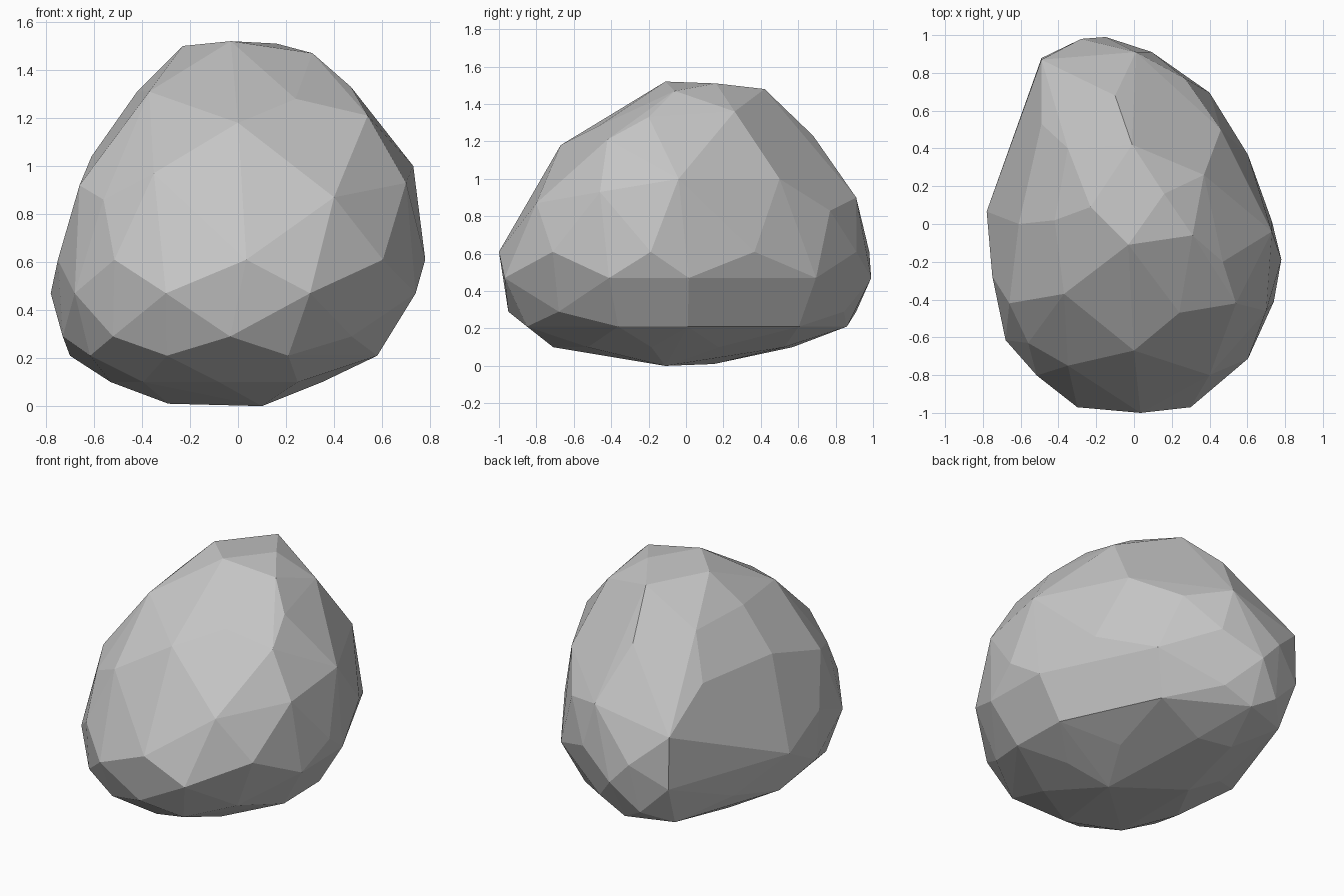
import bpy
import bmesh
import math

cube = bpy.data.objects.get("Cube")
if cube:
    bpy.data.objects.remove(cube, do_unlink=True)

# Plan outline of the boulder, counter-clockwise from its right edge
GIRDLE = [(.78, -.18), (.73, .02), (.6, .38), (.4, .69), (.08, .93), (-.15, .98),
          (-.3, 1), (-.49, .87), (-.66, .46), (-.78, .07), (-.78, -.27), (-.68, -.6),
          (-.54, -.8), (-.3, -.95), (.02, -1), (.3, -.95), (.6, -.71), (.74, -.4)]

# Lower profile: z, then the reach in -x, +x, -y and +y
PROFILE = [(.1, -.53, .35, -.71, .57),
           (.21, -.7, .58, -.85, .86),
           (.29, -.73, .63, -.95, .91),
           (.47, -.78, .74, -.97, .99),
           (.61, -.75, .78, -1, .98)]

# Keel the boulder rests on
KEEL = [(.1, -.11, 0), (-.29, .15, .01)]

# Corners where the sides break into the sloping top
SHOULDER = [(.73, -.04, 1), (.46, .5, 1), (.27, .77, .83), (.01, .91, .9),
            (-.49, .87, .8), (-.49, .53, 1.02), (-.61, 0, 1.04), (-.66, -.42, .92),
            (-.56, -.63, .86), (-.35, -.75, .97), (.4, -.8, .87), (.7, -.46, .93)]

# Corners around the upper slope, then the flat crown
BROW = [(.54, -.42, 1.21), (.47, -.2, 1.33), (.37, .26, 1.36), (-.1, .68, 1.23),
        (-.35, .4, 1.27), (-.42, .02, 1.31), (-.37, -.37, 1.31), (0, -.67, 1.18),
        (.24, -.47, 1.28)]
CROWN = [(-.03, -.11, 1.52), (.31, -.06, 1.47), (.16, .16, 1.51),
         (-.01, .42, 1.48), (-.23, .09, 1.5)]


def fit(value, values, low, high):
    """Map a coordinate from the range of its ring to a new range."""
    return low + (value - min(values)) / (max(values) - min(values)) * (high - low)


def ring(index, level):
    """Corners of one lower ring, staggered against its neighbours."""
    z, left, right, front, back = level
    corners = GIRDLE[index % 2::2]
    xs = [c[0] for c in corners]
    ys = [c[1] for c in corners]
    return [(fit(x, xs, left, right), fit(y, ys, front, back), z) for x, y in corners]


def grey_stone():
    mat = bpy.data.materials.new("grey_stone")
    mat.use_nodes = True
    colour = (.56, .56, .56, 1)
    mat.diffuse_color = colour
    for node in mat.node_tree.nodes:
        if node.type == 'BSDF_PRINCIPLED':
            node.inputs["Base Color"].default_value = colour
            node.inputs["Roughness"].default_value = .9
    return mat


# Boulder: a faceted skin stretched over the rings and corners
bm = bmesh.new()
corners = KEEL + SHOULDER + BROW + CROWN
for index, level in enumerate(PROFILE):
    corners += ring(index, level)
for corner in corners:
    bm.verts.new(corner)
hull = bmesh.ops.convex_hull(bm, input=bm.verts[:])
inside = [g for g in hull["geom_interior"] if isinstance(g, bmesh.types.BMVert)]
bmesh.ops.delete(bm, geom=inside, context='VERTS')

# Merge nearly level neighbours into broad facets
bmesh.ops.dissolve_limit(bm, angle_limit=math.radians(3),
                         verts=bm.verts[:], edges=bm.edges[:])
bmesh.ops.triangulate(bm, faces=[f for f in bm.faces if len(f.verts) > 4])
bmesh.ops.recalc_face_normals(bm, faces=bm.faces[:])
for face in bm.faces:
    face.smooth = False

mesh = bpy.data.meshes.new("boulder")
bm.to_mesh(mesh)
bm.free()
mesh.materials.append(grey_stone())
boulder = bpy.data.objects.new("boulder", mesh)
bpy.context.scene.collection.objects.link(boulder)
